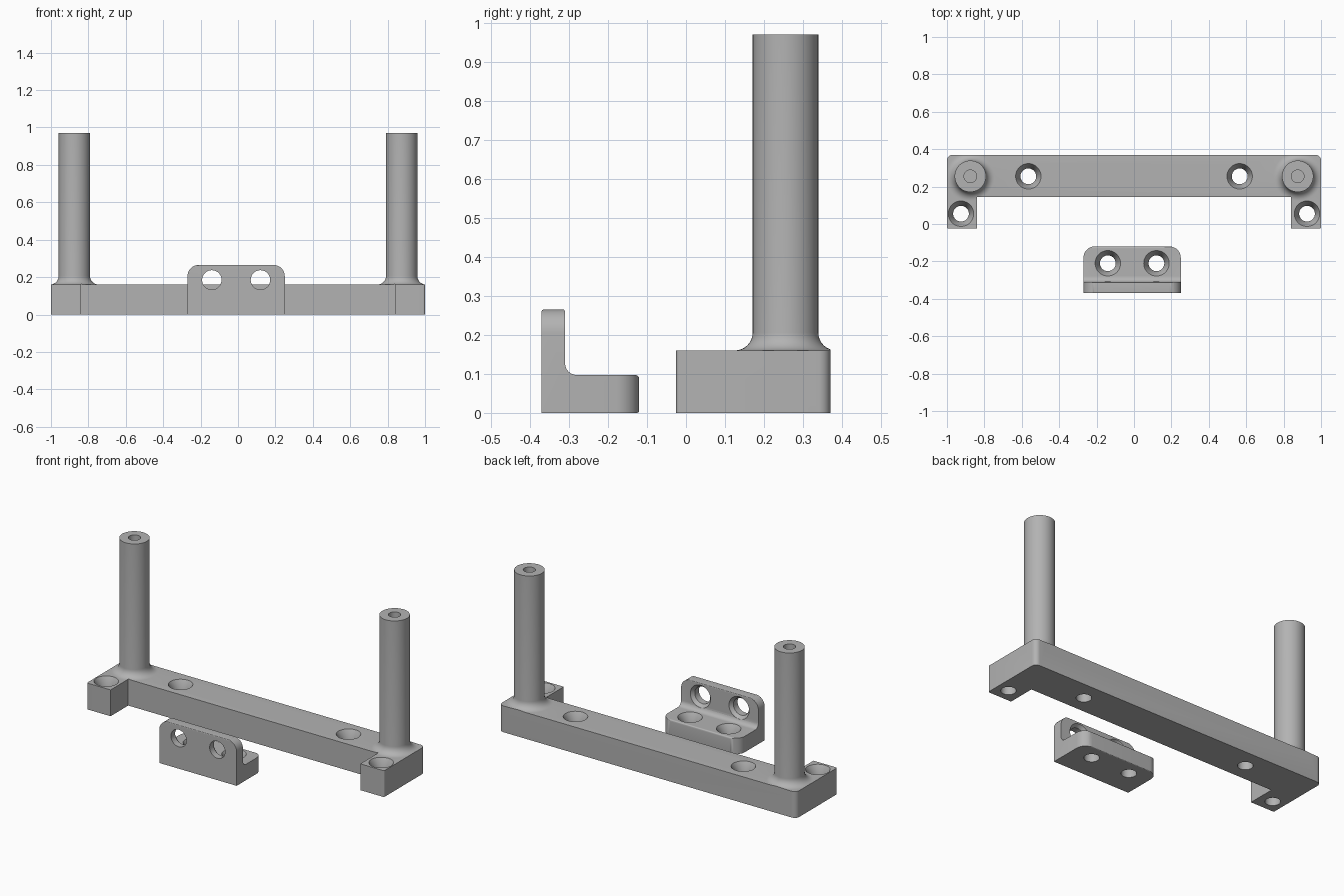
import bpy, bmesh, math
from mathutils import Matrix, Vector

if "Cube" in bpy.data.objects:
    bpy.data.objects.remove(bpy.data.objects["Cube"])

grey = bpy.data.materials.new("plain grey")
grey.diffuse_color = (0.45, 0.45, 0.45, 1)
grey.use_nodes = True
grey.node_tree.nodes["Principled BSDF"].inputs["Base Color"].default_value = grey.diffuse_color


def make(name, bm):
    bmesh.ops.recalc_face_normals(bm, faces=bm.faces)
    me = bpy.data.meshes.new(name)
    bm.to_mesh(me)
    bm.free()
    me.materials.append(grey)
    ob = bpy.data.objects.new(name, me)
    bpy.context.collection.objects.link(ob)
    return ob


def rounded(points, n=8):
    """Outline from (x, y, corner radius) points, each corner turned into an arc."""
    out = []
    for i, (x, y, r) in enumerate(points):
        p = Vector((x, y))
        if r == 0:
            out.append(p)
            continue
        a = (Vector(points[i - 1][:2]) - p).normalized()
        b = (Vector(points[(i + 1) % len(points)][:2]) - p).normalized()
        c = p + (a + b) * r
        for k in range(n + 1):
            t = k / n * math.pi / 2
            out.append(c - b * r * math.cos(t) - a * r * math.sin(t))
    return out


def prism(name, outline, lo, hi, place):
    """Extrude an outline; place maps (u, v, depth) to world."""
    bm = bmesh.new()
    f = bm.faces.new([bm.verts.new(place(p.x, p.y, lo)) for p in outline])
    ext = bmesh.ops.extrude_face_region(bm, geom=[f])
    shift = Vector(place(0, 0, hi)) - Vector(place(0, 0, lo))
    bmesh.ops.translate(bm, vec=shift, verts=[v for v in ext["geom"] if isinstance(v, bmesh.types.BMVert)])
    return make(name, bm)


def lathe(name, profile, matrix, seg=48):
    """Revolve a closed (radius, z) profile whose ends lie on the axis."""
    bm = bmesh.new()
    rings = []
    for r, z in profile:
        if r == 0:
            rings.append([bm.verts.new((0, 0, z))] * seg)
        else:
            rings.append([bm.verts.new((r * math.cos(2 * math.pi * k / seg),
                                        r * math.sin(2 * math.pi * k / seg), z)) for k in range(seg)])
    for a, b in zip(rings, rings[1:]):
        for k in range(seg):
            j = (k + 1) % seg
            bm.faces.new(list(dict.fromkeys((a[k], a[j], b[j], b[k]))))
    bm.transform(matrix)
    return make(name, bm)


def boolean(ob, other, op):
    """Apply a boolean and remove the helper."""
    m = ob.modifiers.new(op, "BOOLEAN")
    m.operation, m.object, m.solver = op, other, "EXACT"
    other.hide_render = True
    bpy.context.view_layer.objects.active = ob
    bpy.ops.object.modifier_apply(modifier=m.name)
    bpy.data.objects.remove(other)


def screw_hole(ob, matrix, through, rim, depth, length):
    """Countersunk hole: rim at local z = 0, running down local -z."""
    cutter = lathe("hole_cutter", [(0, 0.03), (rim, 0.03), (rim, 0), (through, -depth),
                                   (through, -length), (0, -length)], matrix)
    boolean(ob, cutter, "DIFFERENCE")


def flat(u, v, d): return (u, v, d)
def side(u, v, d): return (d, u, v)
def front(u, v, d): return (u, d, v)


# mounting bar with a forward lug at each end
half = [(0.84, 0.145, 0), (0.84, -0.025, 0), (1, -0.025, 0.01), (1, 0.37, 0.03)]
outline = rounded(half + [(-x, y, r) for x, y, r in reversed(half)])
bar = prism("mounting_bar", outline, 0, 0.16, flat)

# posts with a flared foot trimmed to the bar outline, and a blind hole on top
flare = [(0.13 - 0.046 * math.sin(t), 0.206 - 0.046 * math.cos(t))
         for t in [k * math.pi / 16 for k in range(9)]]
for s in (-1, 1):
    profile = [(0, 0.1), (0.13, 0.1)] + flare + [(0.084, 0.97), (0.034, 0.97), (0.034, 0.82), (0, 0.82)]
    post = lathe("post", profile, Matrix.Translation((s * 0.875, 0.255, 0)))
    boolean(post, prism("trim", outline, 0.12, 1.1, flat), "INTERSECT")
    boolean(bar, post, "UNION")

# countersunk screw holes in the bar and lugs
for s in (-1, 1):
    for x, y in ((0.565, 0.255), (0.925, 0.055)):
        screw_hole(bar, Matrix.Translation((s * x, y, 0.16)), 0.042, 0.068, 0.05, 0.2)

# separate angle bracket: L section with rounded plan and elevation corners
section = rounded([(-0.37, 0, 0), (-0.12, 0, 0.006), (-0.12, 0.097, 0.01), (-0.31, 0.097, 0.03),
                   (-0.31, 0.265, 0.006), (-0.37, 0.265, 0.006)], 6)
bracket = prism("angle_bracket", section, -0.27, 0.25, side)
plan = rounded([(-0.27, -0.5, 0), (0.25, -0.5, 0), (0.25, -0.12, 0.06), (-0.27, -0.12, 0.06)])
boolean(bracket, prism("plan_trim", plan, -0.1, 0.5, flat), "INTERSECT")
face = rounded([(-0.27, -0.2, 0), (0.25, -0.2, 0), (0.25, 0.265, 0.06), (-0.27, 0.265, 0.06)])
boolean(bracket, prism("face_trim", face, -0.6, 0.1, front), "INTERSECT")

# bracket holes through the foot and the upright
for x in (-0.14, 0.12):
    screw_hole(bracket, Matrix.Translation((x, -0.21, 0.097)), 0.042, 0.068, 0.045, 0.15)
    upright = Matrix.Translation((x, -0.31, 0.185)) @ Matrix.Rotation(-math.pi / 2, 4, "X")
    screw_hole(bracket, upright, 0.052, 0.068, 0.02, 0.1)

for ob in (bar, bracket):
    bpy.ops.object.select_all(action="DESELECT")
    ob.select_set(True)
    bpy.context.view_layer.objects.active = ob
    bpy.ops.object.shade_smooth_by_angle(angle=math.radians(30))
